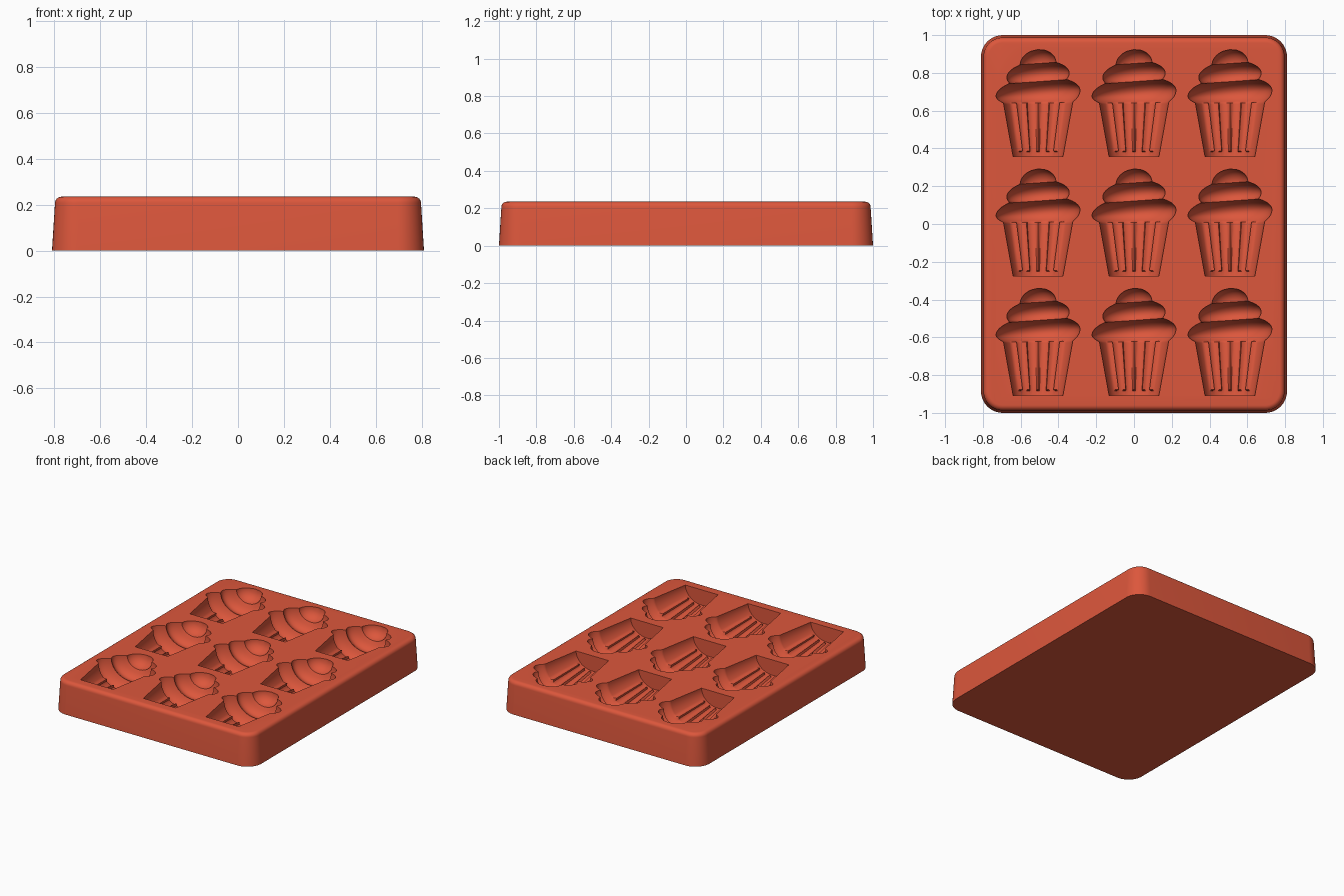
import bpy, bmesh, math

cube = bpy.data.objects.get("Cube")
if cube:
    bpy.data.objects.remove(cube, do_unlink=True)

silicone = bpy.data.materials.new("red_silicone")
silicone.use_nodes = True
colour = (0.72, 0.095, 0.045, 1)
silicone.diffuse_color = colour
silicone.node_tree.nodes["Principled BSDF"].inputs["Base Color"].default_value = colour


def loft(bm, rings):
    """Skin closed rings of points and cap both ends."""
    loops = [[bm.verts.new(p) for p in ring] for ring in rings]
    for a, b in zip(loops, loops[1:]):
        for i in range(len(a)):
            j = (i + 1) % len(a)
            bm.faces.new((a[i], a[j], b[j], b[i]))
    bm.faces.new(loops[0][::-1])
    bm.faces.new(loops[-1])


def make_object(name, bm):
    bmesh.ops.recalc_face_normals(bm, faces=bm.faces)
    mesh = bpy.data.meshes.new(name)
    bm.to_mesh(mesh)
    bm.free()
    mesh.materials.append(silicone)
    obj = bpy.data.objects.new(name, mesh)
    bpy.context.collection.objects.link(obj)
    return obj


def rounded_rectangle(hx, hy, radius, z, steps=10):
    points = []
    for k, (sx, sy) in enumerate(((1, 1), (-1, 1), (-1, -1), (1, -1))):
        for s in range(steps + 1):
            a = (k + s / steps) * math.pi / 2
            points.append((sx * (hx - radius) + radius * math.cos(a),
                           sy * (hy - radius) + radius * math.sin(a), z))
    return points


# Tapered tray with a rounded top edge
HEIGHT, FILLET = 0.235, 0.028
levels = [(0, 0)]
for s in range(7):
    a = s / 6 * math.pi / 2
    levels.append((HEIGHT - FILLET + FILLET * math.sin(a),
                   0.013 + FILLET * (1 - math.cos(a))))
bm = bmesh.new()
loft(bm, [rounded_rectangle(0.81 - d, 1 - d, 0.115 - d, z) for z, d in levels])
tray = make_object("mould_tray", bm)

# Frosting tiers: centre along the cake, half height, radius
TIERS = ((0.06, 0.085, 0.222), (0.155, 0.075, 0.165), (0.215, 0.076, 0.095))
SIDES = 96
RIDGES = [-math.pi / 2 + k * math.pi / 8 for k in range(-2, 3)]


def frosting_radius(y):
    return max(r * math.sqrt(max(0, 1 - ((y - c) / h) ** 2)) for c, h, r in TIERS)


def cake_ring(cx, cy, y):
    """Cross-section of one cupcake at distance y along its axis."""
    wrapper = 0.132 + (y + 0.275) * 0.18 if y < 0.03 else 0
    frosting = frosting_radius(y)
    points = []
    for i in range(SIDES):
        a = 2 * math.pi * i / SIDES
        r = max(wrapper, frosting, 0.004)
        if wrapper >= frosting and y > -0.25:
            r -= sum(0.022 * math.exp(-((a - 2 * math.pi - t) / 0.055) ** 2) for t in RIDGES)
        x = r * math.cos(a)
        tilt = 0.07 * x * min(1, max(0, y / 0.06))
        points.append((cx + x, cy + y + tilt, HEIGHT + 0.85 * r * math.sin(a)))
    return points


stations = [-0.275, -0.251, -0.245, -0.14, -0.03]
stations += [-0.025 + 0.316 * i / 56 for i in range(57)]

# Nine cupcake cavities
bm = bmesh.new()
for cx in (-0.508, 0, 0.508):
    for cy in (-0.632, 0, 0.632):
        loft(bm, [cake_ring(cx, cy, y) for y in stations])
cutter = make_object("cupcake_cavities", bm)
cutter.hide_render = True

cut = tray.modifiers.new("cavities", "BOOLEAN")
cut.operation = "DIFFERENCE"
cut.solver = "EXACT"
cut.object = cutter
bpy.context.view_layer.objects.active = tray
tray.select_set(True)
bpy.ops.object.modifier_apply(modifier=cut.name)
bpy.data.objects.remove(cutter, do_unlink=True)
bpy.ops.object.shade_smooth_by_angle(angle=math.radians(35))
